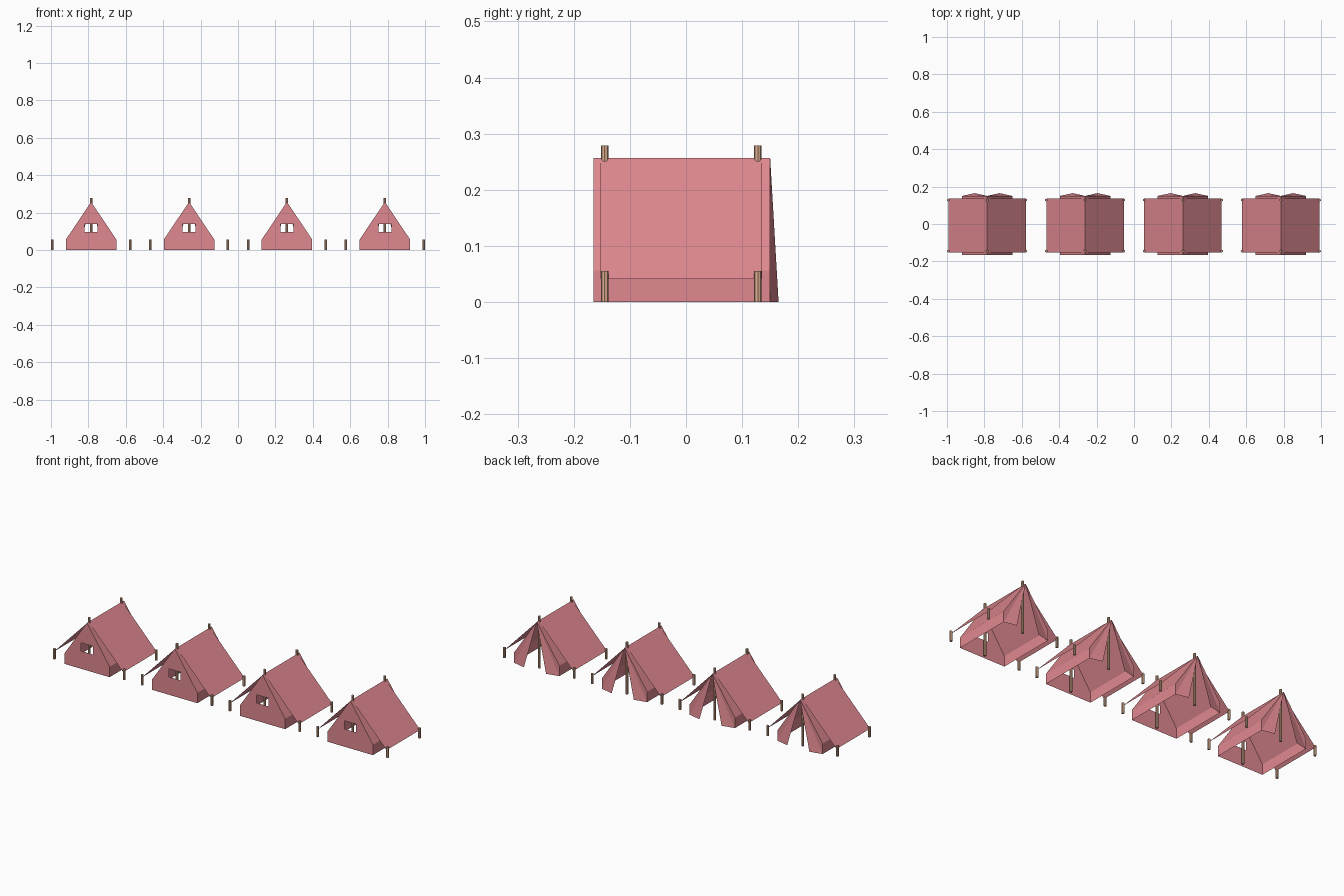
import bpy, bmesh

if "Cube" in bpy.data.objects:
    bpy.data.objects.remove(bpy.data.objects["Cube"])

def material(name, rgb):
    m = bpy.data.materials.new(name)
    m.diffuse_color = (*rgb, 1)
    m.use_nodes = True
    m.node_tree.nodes["Principled BSDF"].inputs["Base Color"].default_value = m.diffuse_color
    return m

CANVAS = material("canvas", (0.74, 0.25, 0.28))
WOOD = material("wood", (0.72, 0.42, 0.28))

W, EAVE, TOP = 0.135, 0.056, 0.257       # inner tent half width, wall height, ridge
Y0, Y1 = -0.165, 0.15                    # inner tent front and back
FX, FZ, FY0, FY1 = 0.207, 0.041, -0.152, 0.135   # outer sheet eave and ends
POLE_Y = (-0.145, 0.128)

def sheet(name, faces):
    bm = bmesh.new()
    for pts in faces:
        bm.faces.new([bm.verts.new(p) for p in pts])
    bmesh.ops.remove_doubles(bm, verts=bm.verts, dist=1e-5)
    bmesh.ops.recalc_face_normals(bm, faces=bm.faces)
    me = bpy.data.meshes.new(name)
    bm.to_mesh(me)
    bm.free()
    me.materials.append(CANVAS)
    return me

def mirrored(faces):
    return faces + [[(-x, y, z) for x, y, z in reversed(f)] for f in faces]

# Inner tent: side wall and roof slope, plus front wall around the window
apex_f, apex_b = (0, Y0, TOP), (0, Y1, TOP)
w, z0, z1 = 0.035, 0.096, 0.14
half = [
    [(W, Y0, 0), (W, Y1, 0), (W, Y1, EAVE), (W, Y0, EAVE)],
    [(W, Y0, EAVE), (W, Y1, EAVE), apex_b, apex_f],
    [(W, Y0, 0), (W, Y0, EAVE), (w, Y0, z1), (w, Y0, z0)],
    [(W, Y0, EAVE), apex_f, (w, Y0, z1)],
]
middle = [
    [(-W, Y0, 0), (W, Y0, 0), (w, Y0, z0), (-w, Y0, z0)],
    [(w, Y0, z1), apex_f, (-w, Y0, z1)],
]
body = sheet("inner_tent", mirrored(half) + middle)

# Back door flaps, pulled slightly outward at the free corner
flaps = sheet("door_flaps", mirrored([
    [(W, Y1, 0), (W, Y1, EAVE), apex_b],
    [(W, Y1, 0), apex_b, (0.066, 0.165, 0)],
]))

# Outer rain sheet
fly = sheet("rain_sheet", mirrored([
    [(0, FY0, TOP), (FX, FY0, FZ), (FX, FY1, FZ), (0, FY1, TOP)],
]))

def post(name, height):
    bm = bmesh.new()
    bmesh.ops.create_cone(bm, cap_ends=True, segments=8, radius1=0.0068,
                          radius2=0.0068, depth=height)
    bmesh.ops.translate(bm, verts=bm.verts, vec=(0, 0, height / 2))
    me = bpy.data.meshes.new(name)
    bm.to_mesh(me)
    bm.free()
    me.materials.append(WOOD)
    return me

pole, stake = post("ridge_pole", 0.279), post("corner_stake", 0.055)

def place(name, me, x, y=0):
    ob = bpy.data.objects.new(name, me)
    ob.location = (x, y, 0)
    bpy.context.collection.objects.link(ob)

# Row of four tents
for i in range(4):
    x = (i - 1.5) * 0.5235
    for me in (body, flaps, fly):
        place(f"{me.name}_{i + 1}", me, x)
    for y in POLE_Y:
        place(f"ridge_pole_{i + 1}", pole, x, y)
        for s in (-1, 1):
            place(f"corner_stake_{i + 1}", stake, x + s * 0.208, y)
